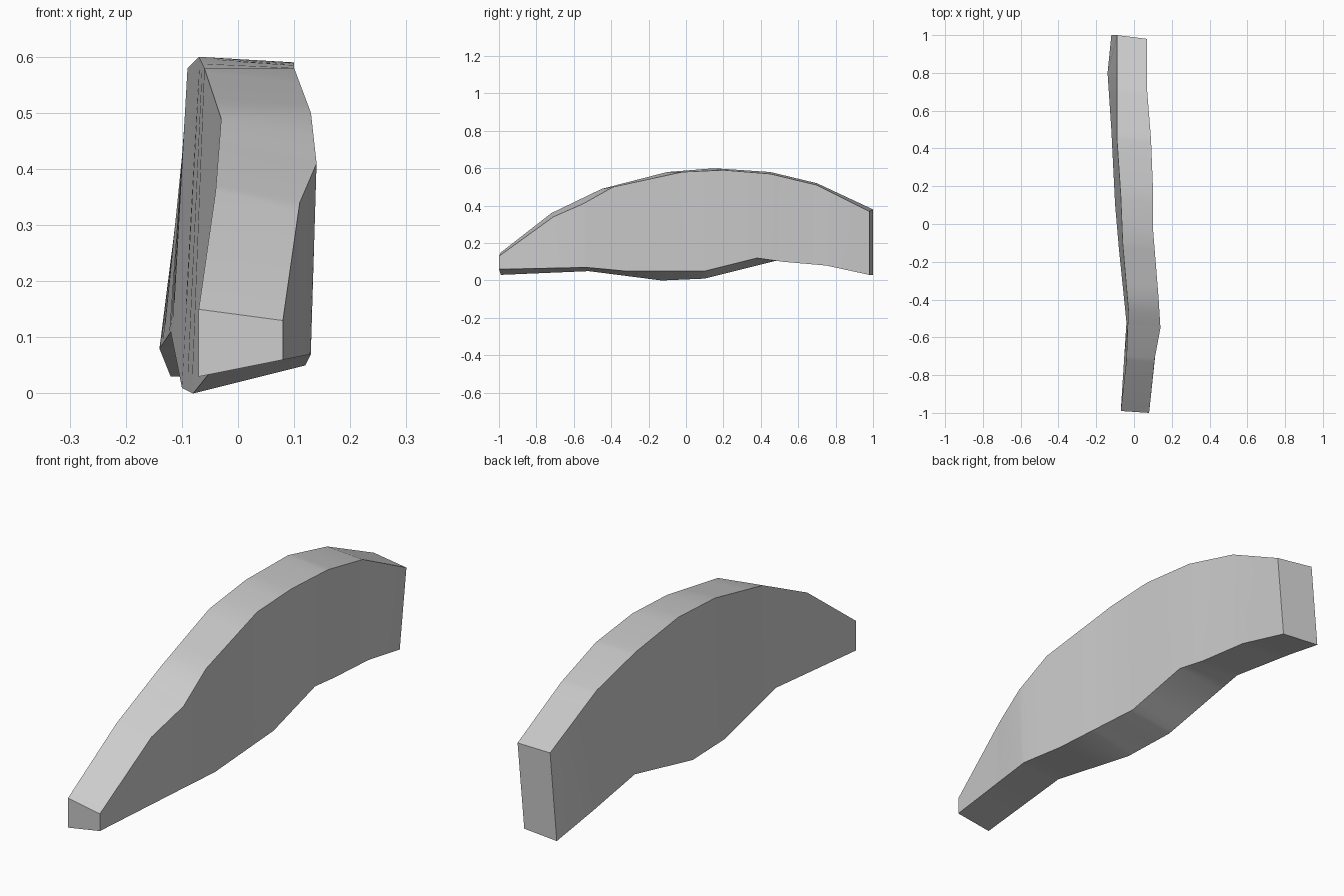
import bpy
import bmesh
import math

default_cube = bpy.data.objects.get("Cube")
if default_cube:
    bpy.data.objects.remove(default_cube, do_unlink=True)


def make_material(name, colour):
    material = bpy.data.materials.new(name)
    material.use_nodes = True
    material.diffuse_color = colour
    material.node_tree.nodes["Principled BSDF"].inputs["Base Color"].default_value = colour
    return material


# The four long corner edges of the curved slab, as (y, x, z) from front to back
top_left = [
    (-0.99, -0.07, 0.15), (-0.72, -0.04, 0.36), (-0.45, -0.03, 0.49),
    (-0.1, -0.06, 0.58), (0.15, -0.07, 0.6), (0.45, -0.09, 0.58),
    (0.7, -0.09, 0.52), (1, -0.09, 0.38),
]
top_right = [
    (-1, 0.08, 0.13), (-0.71, 0.11, 0.34), (-0.55, 0.14, 0.41),
    (-0.39, 0.13, 0.5), (-0.02, 0.1, 0.58), (0.2, 0.1, 0.59),
    (0.45, 0.09, 0.57), (0.7, 0.07, 0.51), (0.98, 0.07, 0.37),
]
bottom_right = [
    (-1, 0.08, 0.06), (-0.53, 0.13, 0.07), (-0.32, 0.12, 0.05),
    (0.1, 0.09, 0.05), (0.38, 0.08, 0.12), (0.52, 0.07, 0.1),
    (0.75, 0.06, 0.08), (0.98, 0.04, 0.03),
]
bottom_left = [
    (-0.99, -0.07, 0.03), (-0.52, -0.04, 0.05), (-0.13, -0.08, 0),
    (0.1, -0.1, 0.01), (0.5, -0.12, 0.11), (0.8, -0.14, 0.08),
    (1, -0.12, 0.03),
]
edges = [top_left, top_right, bottom_right, bottom_left]


def point_on_edge(edge, fraction):
    """Point at a fraction of the edge's length along y."""
    y = edge[0][0] + fraction * (edge[-1][0] - edge[0][0])
    for start, end in zip(edge, edge[1:]):
        if y <= end[0] or end is edge[-1]:
            blend = (y - start[0]) / (end[0] - start[0])
            x, z = (start[i] + blend * (end[i] - start[i]) for i in (1, 2))
            return x, y, z


def station_fractions():
    """Every bend on any edge gets a cross-section; near repeats are dropped."""
    bends = sorted((point[0] - edge[0][0]) / (edge[-1][0] - edge[0][0])
                   for edge in edges for point in edge)
    kept = [bends[0]]
    for bend in bends:
        if bend - kept[-1] > 0.004:
            kept.append(bend)
    kept[-1] = 1
    return kept


# Loft the cross-sections into one closed slab
bm = bmesh.new()
rings = [[bm.verts.new(point_on_edge(edge, fraction)) for edge in edges]
         for fraction in station_fractions()]
for ring, following in zip(rings, rings[1:]):
    for i in range(len(edges)):
        j = (i + 1) % len(edges)
        bm.faces.new((ring[i], ring[j], following[j], following[i]))
bm.faces.new(rings[0])
bm.faces.new(rings[-1])
bmesh.ops.recalc_face_normals(bm, faces=bm.faces)

mesh = bpy.data.meshes.new("curved_slab")
bm.to_mesh(mesh)
bm.free()
slab = bpy.data.objects.new("curved_slab", mesh)
bpy.context.collection.objects.link(slab)
mesh.materials.append(make_material("plain_grey", (0.6, 0.6, 0.6, 1)))

# Soft shading along the bends, crisp long corners
bpy.ops.object.select_all(action="DESELECT")
slab.select_set(True)
bpy.context.view_layer.objects.active = slab
bpy.ops.object.shade_smooth_by_angle(angle=math.radians(35))
